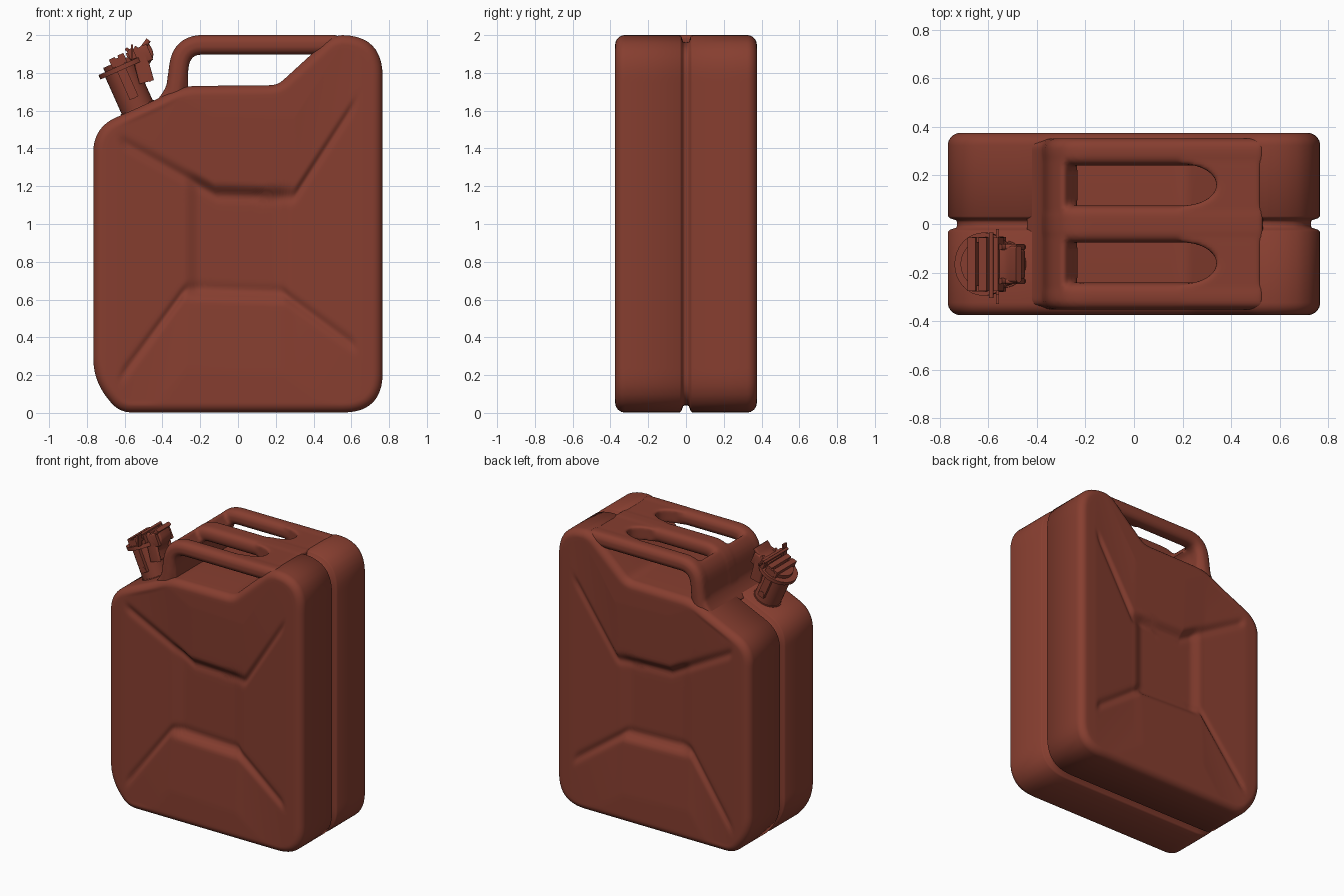
import bpy, bmesh, math
from mathutils import Vector, Matrix

if "Cube" in bpy.data.objects:
    bpy.data.objects.remove(bpy.data.objects["Cube"])

RED = bpy.data.materials.new("rust_red_paint")
RED.diffuse_color = (0.24, 0.048, 0.029, 1)
RED.use_nodes = True
RED.node_tree.nodes["Principled BSDF"].inputs["Base Color"].default_value = RED.diffuse_color


def finish(name, bm, angle=50):
    bmesh.ops.recalc_face_normals(bm, faces=bm.faces)
    me = bpy.data.meshes.new(name)
    bm.to_mesh(me)
    bm.free()
    me.materials.append(RED)
    ob = bpy.data.objects.new(name, me)
    bpy.context.collection.objects.link(ob)
    bpy.ops.object.select_all(action='DESELECT')
    ob.select_set(True)
    bpy.context.view_layer.objects.active = ob
    bpy.ops.object.shade_smooth_by_angle(angle=math.radians(angle))
    return ob


def rounded(corners, closed=True, steps=10):
    """Polyline from (x, z, setback) corners, each rounded by a small curve."""
    out, n = [], len(corners)
    for i, (x, z, t) in enumerate(corners):
        p = Vector((x, z))
        if not closed and i in (0, n - 1):
            out.append(p)
            continue
        a, b = (Vector(corners[j % n][:2]) for j in (i - 1, i + 1))
        s, e = p + (a - p).normalized() * t, p + (b - p).normalized() * t
        for k in range(steps + 1):
            u = k / steps
            out.append(s * (1 - u) ** 2 + p * 2 * u * (1 - u) + e * u * u)
    return out


def resample(pts, n):
    segs = list(zip(pts, pts[1:] + pts[:1]))
    total = sum((b - a).length for a, b in segs)
    out, acc, i = [], 0, 0
    for k in range(n):
        d = total * k / n
        while acc + (segs[i][1] - segs[i][0]).length < d:
            acc += (segs[i][1] - segs[i][0]).length
            i += 1
        a, b = segs[i]
        out.append(a.lerp(b, (d - acc) / max((b - a).length, 1e-9)))
    return out


def bridge(bm, rings):
    """Skin closed rings of points; returns the vertex rings."""
    vr = [[bm.verts.new(p) for p in r] for r in rings]
    for a, b in zip(vr, vr[1:]):
        for i in range(len(a)):
            j = (i + 1) % len(a)
            bm.faces.new((a[i], a[j], b[j], b[i]))
    return vr


def clamp(t):
    return min(1, max(0, t))


def smooth(a, b, x):
    t = clamp((x - a) / (b - a))
    return t * t * (3 - 2 * t)


def interp(pts, x):
    for (x0, z0), (x1, z1) in zip(pts, pts[1:]):
        if x0 <= x <= x1:
            return z0 + (z1 - z0) * (x - x0) / (x1 - x0)
    return None


# ---- body: outline rings with rounded edges, seam groove and pressed panels
TOP = [(-0.64, 1.47), (-0.12, 1.18), (0.3, 1.165), (0.64, 1.69)]
BOT = [(-0.64, 0.14), (-0.28, 0.63), (0.24, 0.61), (0.64, 0.32)]


def depth(x, z):
    t, b = interp(TOP, x), interp(BOT, x)
    if t is None:
        return 0
    ax, near = abs(x), min(t - z, z - b)
    side = clamp((0.64 - ax) / 0.34)
    inside = 0.03 * side + 0.025 * (1 - smooth(0.2, 0.29, ax))
    outside = 0.02 * side * clamp(1 + near / 0.4)
    mix = smooth(-0.04, 0.05, near)
    groove = 0.013 * smooth(0, 0.05, 0.64 - ax) * math.exp(-((near - 0.02) / 0.03) ** 2)
    return inside * mix + outside * (1 - mix) + groove


outline = resample(rounded([
    (-0.63, 0.002, 0.07), (0.766, 0.002, 0.21), (0.766, 2.0, 0.22), (0.5, 2.0, 0.06),
    (0.21, 1.735, 0.04), (-0.30, 1.73, 0.08), (-0.42, 1.665, 0.06),
    (-0.766, 1.51, 0.13), (-0.766, 0.17, 0.12)]), 320)
N = len(outline)
normals = []
for i in range(N):
    d = (outline[(i + 1) % N] - outline[i - 1]).normalized()
    normals.append(Vector((d.y, -d.x)))


def offset(inset, groove=False):
    out = []
    for p, n in zip(outline, normals):
        off = groove and p.y > 1.6 and -0.37 < p.x < 0.5
        out.append(p - n * (0 if off else inset))
    return out


R, D = 0.052, 0.375
C = Vector((0, 0.9))
inner = offset(R)
half = []
for k in range(1, 46):
    ring = [C.lerp(p, k / 45) for p in inner]
    half.append([(p.x, -D + depth(p.x, p.y), p.y) for p in ring])
for k in range(1, 9):
    a = math.pi / 2 * k / 8
    y = -D + R * (1 - math.cos(a))
    half.append([(p.x, y, p.y) for p in offset(R * (1 - math.sin(a)))])
for y, inset in ((-0.032, 0), (-0.024, 0.008), (-0.015, 0.034), (-0.008, 0.038)):
    half.append([(p.x, y, p.y) for p in offset(inset, True)])
back = [[(x, -y, z) for x, y, z in r] for r in reversed(half)]
bm = bmesh.new()
vr = bridge(bm, half + back)
for ring, s in ((vr[0], -1), (vr[-1], 1)):
    c = bm.verts.new((C.x, s * (D - depth(C.x, C.y)), C.y))
    for i in range(N):
        bm.faces.new((ring[i], ring[(i + 1) % N], c))
finish("can_body", bm)


# ---- handle: three bars, a left wall and a slotted end plate, fused together
def sweep(bm, path, yc, w, h):
    sec = []
    r = min(w, h) * 0.85
    for k in range(24):
        a = 2 * math.pi * (k + 0.5) / 24
        c, s = math.cos(a), math.sin(a)
        sec.append((math.copysign(w - r, c) + r * c, math.copysign(h - r, s) + r * s))
    rings = []
    for i, p in enumerate(path):
        d = (path[min(i + 1, len(path) - 1)] - path[max(i - 1, 0)]).normalized()
        n = Vector((-d.y, d.x))
        rings.append([(p.x + n.x * v, yc + u, p.y + n.y * v) for u, v in sec])
    vr = bridge(bm, rings)
    bm.faces.new(vr[0])
    bm.faces.new(vr[-1])


def box(bm, lo, hi):
    lo, hi = Vector(lo), Vector(hi)
    bmesh.ops.create_cube(bm, size=1, matrix=Matrix.Translation((lo + hi) / 2)
                          @ Matrix.Diagonal((*(hi - lo), 1)))


bm = bmesh.new()
path = rounded([(-0.345, 1.6, 0), (-0.297, 1.949, 0.11), (0.53, 1.949, 0)], False)
for yc, w in ((-0.297, 0.056), (0, 0.077), (0.297, 0.056)):
    sweep(bm, path, yc, w, 0.052)
sweep(bm, [p for p in path if p.x < -0.25], 0, 0.345, 0.05)
box(bm, (-0.32, -0.325, 1.66), (-0.264, 0.325, 1.93))
foot = rounded([(-0.42, 1.62, 0), (-0.362, 1.69, 0.05), (-0.325, 1.80, 0)], False)
sweep(bm, foot, 0, 0.34, 0.03)
edge = [(0.52, 0.33), (0.52, -0.33), (0.2, -0.33)]
for yc in (-0.161, 0.161):
    for k in range(17):
        a = math.pi * k / 16
        edge.append((0.2 + 0.14 * math.sin(a), yc - 0.085 * math.cos(a)))
edge.append((0.2, 0.33))
vr = bridge(bm, [[(x, y, z) for x, y in edge] for z in (1.902, 1.998)])
bm.faces.new(vr[0])
bm.faces.new(vr[1])
handle = finish("carry_handle", bm)
m = handle.modifiers.new("fuse", 'REMESH')
m.mode, m.voxel_size, m.use_smooth_shade = 'VOXEL', 0.011, True
m = handle.modifiers.new("soften", 'SMOOTH')
m.factor, m.iterations = 0.5, 4

# ---- spout and cap, built upright then tilted onto the shoulder
TILT = Matrix.Translation((-0.53, -0.165, 1.61)) @ Matrix.Rotation(math.radians(-24), 4, 'Y')


def cyl(bm, r, w0, w1, u=0, r2=None):
    bmesh.ops.create_cone(bm, cap_ends=True, segments=32, radius1=r, radius2=r2 or r,
                          depth=w1 - w0, matrix=Matrix.Translation((u, 0, (w0 + w1) / 2)))


def rod(bm, u, w, v0, v1, r):
    bmesh.ops.create_cone(bm, cap_ends=True, segments=12, radius1=r, radius2=r, depth=v1 - v0,
                          matrix=Matrix.Translation((u, (v0 + v1) / 2, w))
                          @ Matrix.Rotation(math.pi / 2, 4, 'X'))


def tilted(name, bm):
    bm.transform(TILT)
    finish(name, bm, 35)


bm = bmesh.new()
cyl(bm, 0.105, -0.05, 0.01, r2=0.096)
cyl(bm, 0.09, -0.04, 0.23)
tilted("spout_neck", bm)

bm = bmesh.new()
cyl(bm, 0.13, 0.222, 0.248, 0.012)
cyl(bm, 0.095, 0.248, 0.272, 0.015)
for u in (-0.035, 0.015, 0.07):
    box(bm, (u, -0.11, 0.25), (u + 0.035, 0.11, 0.3 + 0.1 * max(u, 0)))
tilted("spout_cap", bm)

bm = bmesh.new()
for v in (-0.1, 0.1):
    box(bm, (-0.02, v - 0.012, 0.06), (0.03, v + 0.012, 0.29))
    rod(bm, 0.005, 0.08, v - 0.014, v + 0.014, 0.022)
rod(bm, 0.075, 0.31, -0.14, 0.13, 0.01)
tilted("cap_hinge", bm)

# bent lever with two side cheeks reaching down beside the neck
bm = bmesh.new()
lever = rounded([(0.06, 0.28, 0), (0.14, 0.275, 0.03), (0.2, 0.31, 0)], False, 5)
sweep(bm, lever, 0, 0.075, 0.014)
hook = rounded([(0.18, 0.3, 0), (0.185, 0.23, 0.03), (0.125, 0.19, 0.03), (0.12, 0.11, 0)], False, 5)
sweep(bm, hook, 0, 0.06, 0.014)
for v in (-0.07, 0.07):
    cheek = [Vector((0.09, 0.29)), Vector((0.12, 0.24)), Vector((0.1, 0.11))]
    sweep(bm, cheek, v, 0.012, 0.04)
    sweep(bm, [Vector((0.08, 0.25)), Vector((0.18, 0.25))], v, 0.012, 0.045)
rod(bm, 0.12, 0.12, -0.08, 0.08, 0.016)
tilted("locking_lever", bm)

# thin locking pin standing beside the cap
bm = bmesh.new()
box(bm, (-0.567, -0.33, 1.87), (-0.555, -0.29, 1.95))
box(bm, (-0.567, -0.33, 1.90), (-0.555, -0.02, 1.915))
finish("locking_pin", bm)
